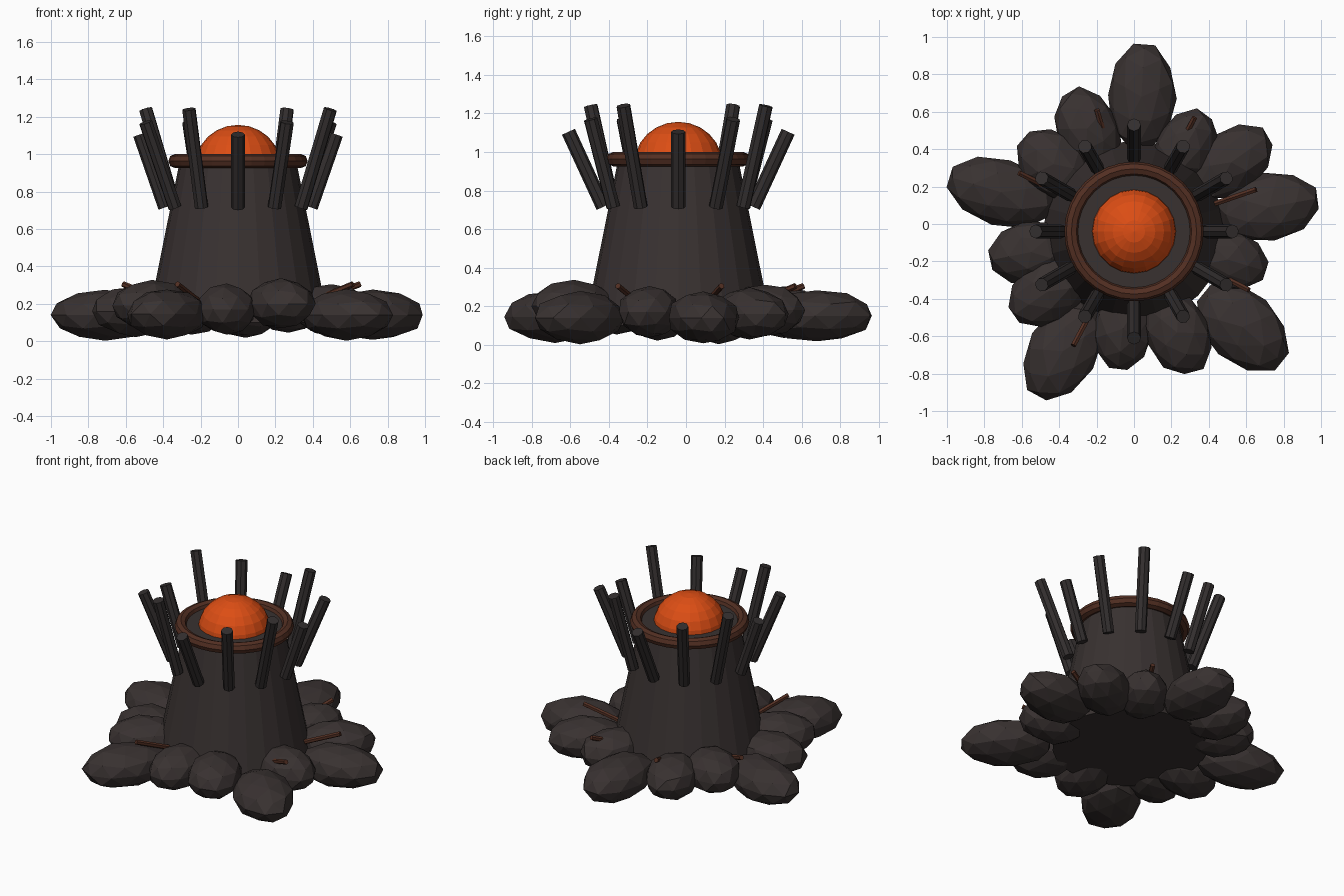
import bpy, math, random
from mathutils import Vector, Matrix

random.seed(4)
cube = bpy.data.objects.get("Cube")
if cube:
    bpy.data.objects.remove(cube, do_unlink=True)

CENTRE = Vector((0, -0.04, 0))


def make_material(name, colour):
    mat = bpy.data.materials.new(name)
    mat.use_nodes = True
    rgba = (*colour, 1)
    mat.diffuse_color = rgba
    mat.node_tree.nodes["Principled BSDF"].inputs["Base Color"].default_value = rgba
    return mat


stone = make_material("dark stone", (0.04, 0.031, 0.03))
charred = make_material("charred wood", (0.032, 0.027, 0.027))
rust = make_material("rusty brown", (0.085, 0.028, 0.016))
ember = make_material("ember orange", (0.72, 0.075, 0.007))


def finish(name, material):
    obj = bpy.context.object
    obj.name = name
    obj.data.materials.append(material)
    return obj


def rod(name, start, end, radius, sides, material):
    """Straight cylinder between two points."""
    axis = end - start
    bpy.ops.mesh.primitive_cylinder_add(vertices=sides, radius=radius, depth=axis.length)
    obj = finish(name, material)
    obj.location = (start + end) / 2
    obj.rotation_euler = axis.to_track_quat("Z", "Y").to_euler()
    return obj


def polar(degrees, radius, z):
    a = math.radians(degrees)
    return CENTRE + Vector((math.cos(a) * radius, math.sin(a) * radius, z))


# Tapered tower
bpy.ops.mesh.primitive_cone_add(vertices=24, radius1=0.485, radius2=0.31, depth=0.87,
                                location=CENTRE + Vector((0, 0, 0.535)))
finish("tower", stone)

# Rim around the mouth
bpy.ops.mesh.primitive_torus_add(major_segments=32, minor_segments=8, major_radius=0.335,
                                 minor_radius=0.038, location=CENTRE + Vector((0, 0, 0.963)))
finish("rim", rust)

# Glowing dome
bpy.ops.mesh.primitive_uv_sphere_add(segments=20, ring_count=12, radius=0.228,
                                     location=CENTRE + Vector((0, 0, 0.94)))
finish("glowing_dome", ember).scale.z = 0.95

# Crown of leaning posts, cycling through three heights and two leans
for i in range(12):
    top_z = (1.105, 1.17, 1.24)[i % 3]
    top_r = (0.525, 0.57)[i % 2]
    rod("crown_post", polar(i * 30, 0.39, 0.715), polar(i * 30, top_r, top_z), 0.037, 8, charred)

# Boulders: x, y, half length, half width, centre height
boulders = [
    (0.04, 0.68, 0.29, 0.185, 0.15), (-0.25, 0.51, 0.23, 0.17, 0.17),
    (-0.43, 0.32, 0.23, 0.17, 0.19), (-0.71, 0.17, 0.295, 0.18, 0.14),
    (-0.55, -0.15, 0.23, 0.17, 0.16), (-0.46, -0.36, 0.24, 0.17, 0.19),
    (-0.38, -0.68, 0.29, 0.19, 0.145), (-0.06, -0.56, 0.23, 0.16, 0.17),
    (0.23, -0.58, 0.24, 0.17, 0.2), (0.58, -0.55, 0.29, 0.19, 0.14),
    (0.5, -0.19, 0.22, 0.16, 0.17), (0.72, 0.09, 0.28, 0.185, 0.14),
    (0.52, 0.33, 0.25, 0.17, 0.16), (0.27, 0.41, 0.22, 0.16, 0.18),
]
for x, y, length, width, z in boulders:
    bpy.ops.mesh.primitive_ico_sphere_add(subdivisions=2, radius=1)
    rock = finish("boulder", stone)
    for v in rock.data.vertices:
        v.co *= random.uniform(0.96, 1.03)
    turn = math.atan2(y - CENTRE.y, x)
    rock.data.transform(Matrix.Rotation(turn, 4, "Z") @ Matrix.Diagonal((length, width, 0.135, 1)))
    rock.location = (x, y, z)

# Twigs poking out between the boulders
for angle, outer in ((19, 0.69), (62, 0.69), (107, 0.68), (153, 0.69), (242, 0.69), (-27, 0.69)):
    rod("twig", polar(angle, 0.46, 0.22), polar(angle, outer, 0.305), 0.016, 6, rust)
